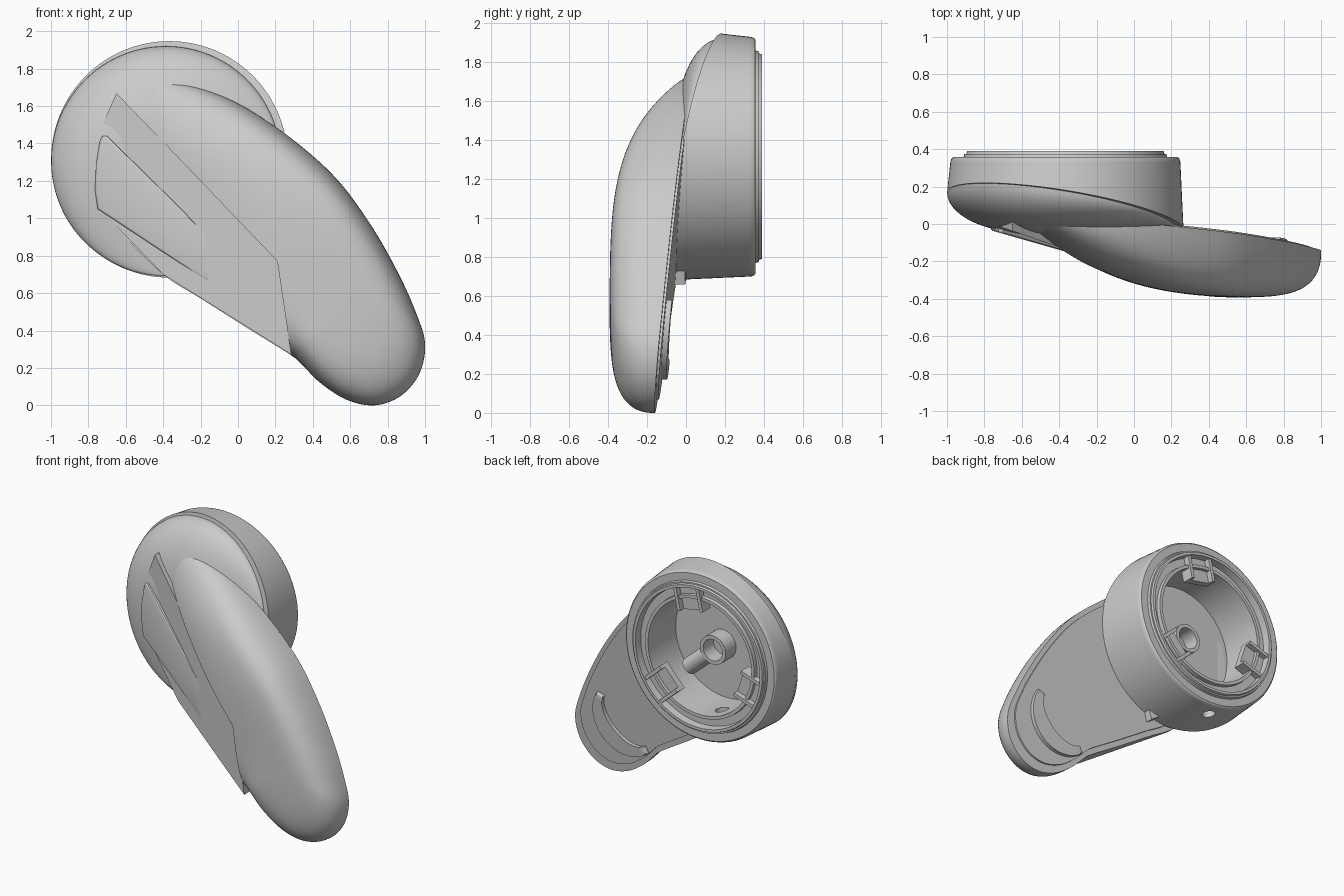
import bpy, bmesh, math
from mathutils import Vector

if "Cube" in bpy.data.objects:
    bpy.data.objects.remove(bpy.data.objects["Cube"])

HX, HZ = -0.367, 1.315          # housing axis


def clamp(v, a=0.0, b=1.0):
    return max(a, min(b, v))


def seam(x, z):                 # tilted plane between housing and front cap
    return 0.07 - 0.16 * (x - HX) + 0.175 * (z - HZ)


def rim(x, z):                  # back plane of the handle
    return -0.132 - 0.038 * x + 0.0866 * z


def crest(x, z):                # height of the handle's front surface
    s, l = 0.68 * x - 0.73 * z, 0.73 * x + 0.68 * z
    return (-0.393 + 0.076 * max(0, 0.1 - s) ** 3
            + 0.6 * max(0, 0.95 - l) ** 2 * clamp(-s))


def facet(x, z):                # flat inset area on the front
    return max(-0.265 - 0.35 * x, -0.335)


def smooth(ob, angle=35):
    bpy.ops.object.select_all(action='DESELECT')
    ob.select_set(True)
    bpy.context.view_layer.objects.active = ob
    bpy.ops.object.shade_smooth_by_angle(angle=math.radians(angle))


def finish(name, bm, angle=35):
    bmesh.ops.recalc_face_normals(bm, faces=bm.faces)
    me = bpy.data.meshes.new(name)
    bm.to_mesh(me)
    bm.free()
    ob = bpy.data.objects.new(name, me)
    bpy.context.collection.objects.link(ob)
    smooth(ob, angle)
    return ob


def cut(ob, cutter):
    cutter.hide_render = True
    m = ob.modifiers.new("cut", 'BOOLEAN')
    m.operation, m.solver, m.object = 'DIFFERENCE', 'EXACT', cutter
    bpy.context.view_layer.objects.active = ob
    bpy.ops.object.modifier_apply(modifier="cut")
    bpy.data.objects.remove(cutter)
    smooth(ob)


def bridge(bm, a, b):
    n = len(a)
    for i in range(n):
        bm.faces.new((a[i], a[(i + 1) % n], b[(i + 1) % n], b[i]))


def prism(name, pts, front, back, bevel=0.0):
    """Outline in x/z, closed between two y functions."""
    bm = bmesh.new()
    a = [bm.verts.new((x, front(x, z), z)) for x, z in pts]
    b = [bm.verts.new((x, back(x, z), z)) for x, z in pts]
    bm.faces.new(a)
    bm.faces.new(b)
    bridge(bm, a, b)
    if bevel:
        edges = [e for e in bm.edges if (e.verts[0] in a) and (e.verts[1] in a)]
        bmesh.ops.bevel(bm, geom=edges, offset=bevel, segments=3, profile=0.5, affect='EDGES')
    return finish(name, bm)


def ring_lathe(name, profile, n=128):
    """Closed (radius, y) profile turned about the housing axis; y None = seam plane."""
    bm = bmesh.new()
    rings = []
    for r, y in profile:
        ring = []
        for i in range(n):
            t = math.tau * i / n
            x, z = HX + r * math.cos(t), HZ + r * math.sin(t)
            ring.append(bm.verts.new((x, seam(x, z) if y is None else y, z)))
        rings.append(ring)
    for i, ring in enumerate(rings):
        bridge(bm, ring, rings[(i + 1) % len(rings)])
    return finish(name, bm, 28)


def dome(name, outline, c, base, top, n, p, levels, creases=()):
    """Outline shrunk towards c while rising from base to top; the area inside all creases is opened."""
    bm = bmesh.new()
    prev = None
    for j in range(levels):
        k = math.cos(math.pi / 2 * j / levels)
        h = (1 - k ** n) ** p if j else 0.0
        ring = []
        for x, z in outline:
            x, z = c[0] + (x - c[0]) * k, c[1] + (z - c[1]) * k
            y0 = base(x, z)
            ring.append(bm.verts.new((x, y0 + (top(x, z) - y0) * h, z)))
        if prev:
            bridge(bm, prev, ring)
        prev = ring
    tip = bm.verts.new((c[0], top(*c), c[1]))
    for i in range(len(prev)):
        bm.faces.new((prev[i], prev[(i + 1) % len(prev)], tip))
    planes = []
    for (x0, z0), (x1, z1) in creases:
        co, no = Vector((x0, 0, z0)), Vector((z1 - z0, 0, x0 - x1)).normalized()
        planes.append((co, no))
        bmesh.ops.bisect_plane(bm, geom=bm.verts[:] + bm.edges[:] + bm.faces[:],
                               dist=1e-5, plane_co=co, plane_no=no)
    if planes:
        def depth(v):
            return min((v - co).dot(no) for co, no in planes)
        gone = [f for f in bm.faces if depth(f.calc_center_median()) > 0]
        bmesh.ops.delete(bm, geom=gone, context='FACES')
        lip = [e for e in bm.edges if e.is_boundary and all(abs(depth(v.co)) < 1e-3 for v in e.verts)]
        new = bmesh.ops.extrude_edge_only(bm, edges=lip)["geom"]
        for v in new:                           # step wall down to the inset
            if isinstance(v, bmesh.types.BMVert):
                v.co.y = max(v.co.y, facet(v.co.x, v.co.z) + 0.01)
    return finish(name, bm)


def spline(pts, steps=7):
    out, n = [], len(pts)
    for i in range(n):
        a, b, c, d = (Vector(pts[(i + k) % n]) for k in (-1, 0, 1, 2))
        for j in range(steps):
            t = j / steps
            out.append(tuple(0.5 * (2 * b + (c - a) * t + (2 * a - 5 * b + 4 * c - d) * t * t
                                    + (3 * b - a - 3 * c + d) * t ** 3)))
    return out


def rod(name, p, q, r, inner=0.0, n=40):
    """Solid or hollow round bar from p to q."""
    p, q = Vector(p), Vector(q)
    rot = (q - p).to_track_quat('Z', 'Y')
    bm = bmesh.new()

    def circle(o, rad):
        return [bm.verts.new(o + rot @ Vector((rad * math.cos(math.tau * i / n),
                                               rad * math.sin(math.tau * i / n), 0))) for i in range(n)]
    a, b = circle(p, r), circle(q, r)
    bridge(bm, a, b)
    if inner:
        c, d = circle(p, inner), circle(q, inner)
        bridge(bm, c, d)
        bridge(bm, a, c)
        bridge(bm, b, d)
    else:
        bm.faces.new(a)
        bm.faces.new(b)
    return finish(name, bm)


# Round housing with stepped back flange and a screw hole in its lower wall
housing = ring_lathe("housing", [
    (0.58, None), (0.632, None), (0.615, 0.33), (0.614, 0.337), (0.609, 0.35), (0.60, 0.357),
    (0.545, 0.357), (0.54, 0.375), (0.53, 0.375), (0.525, 0.39), (0.505, 0.39), (0.50, 0.335),
    (0.445, 0.335), (0.443, 0.365), (0.42, 0.365), (0.415, 0.02), (0.43, 0.01)])
cut(housing, rod("drill", (-0.46, 0.24, 0.5), (-0.46, 0.24, 1.0), 0.045))
rod("housing_floor", (HX, 0.035, HZ), (HX, 0.05, HZ), 0.43, n=96)

# Three bayonet tabs on the flange
for i in range(3):
    t = math.radians(78 + 120 * i)

    def place(r, w):
        return (HX + r * math.cos(t) - w * math.sin(t), HZ + r * math.sin(t) + w * math.cos(t))

    def tab(name, r0, r1, w0, w1, y0, y1):
        prism(f"{name}_{i + 1}", [place(r0, w0), place(r1, w0), place(r1, w1), place(r0, w1)],
              lambda x, z: y0, lambda x, z: y1)
    tab("tab_base", 0.33, 0.51, -0.085, 0.085, 0.29, 0.34)
    tab("tab_side_a", 0.33, 0.51, -0.105, -0.08, 0.29, 0.38)
    tab("tab_side_b", 0.33, 0.51, 0.08, 0.105, 0.29, 0.38)

# Centre socket and side boss inside the housing
rod("centre_socket", (HX + 0.03, 0.03, HZ - 0.03), (HX + 0.03, 0.17, HZ - 0.03), 0.105, 0.078)
rod("side_boss", (HX + 0.1, 0.11, HZ - 0.09), (HX + 0.26, 0.11, HZ - 0.23), 0.06, 0.035)

# Domed front cap over the housing
circle = [(-0.385 + 0.614 * math.cos(math.tau * i / 128),
           1.306 + 0.614 * math.sin(math.tau * i / 128)) for i in range(128)]
dome("front_cap", circle, (-0.385, 1.306), seam, lambda x, z: -0.065, 2, 0.5, 20)

# Long handle body, opened along two creases where the flat inset sits
outline = spline([(-0.1, 1.66), (0.2, 1.49), (0.5, 1.24), (0.7, 0.98), (0.85, 0.72), (0.95, 0.5),
                  (1, 0.33), (0.97, 0.17), (0.87, 0.05), (0.73, 0), (0.58, 0.03), (0.44, 0.12),
                  (0.34, 0.22), (0.28, 0.27), (0.05, 0.413), (-0.2, 0.572), (-0.4, 0.7),
                  (-0.65, 0.95), (-0.75, 1.1), (-0.78, 1.4), (-0.65, 1.66), (-0.4, 1.73)])
centre = (0.3, 0.85)
dome("handle", outline, centre, rim, crest, 6, 0.42, 40,
     [((-0.65, 1.67), (0.21, 0.77)), ((0.21, 0.77), (0.285, 0.265))])
prism("handle_back", outline, lambda x, z: rim(x, z) - 0.005, rim)

# Flat inset with straight sides
prism("inset_face", [(-0.65, 1.67), (0.21, 0.77), (0.285, 0.272), (-0.4, 0.7), (-0.74, 1.05), (-0.77, 1.4)],
      facet, rim)

# Raised wedge on the inset, sinking into it at the lower right
prism("raised_wedge", [(-0.70, 1.44), (-0.10, 0.85), (-0.16, 0.66), (-0.75, 1.05), (-0.765, 1.15),
                       (-0.76, 1.28), (-0.74, 1.41), (-0.725, 1.44)],
      lambda x, z: -0.252 - 0.285 * x, lambda x, z: -0.02 - 0.1 * x, 0.012)

# Back plate of the handle
plate = [(centre[0] + (x - centre[0]) * 0.92, centre[1] + (z - centre[1]) * 0.92) for x, z in outline]
prism("back_plate", plate, lambda x, z: rim(x, z) + 0.012, lambda x, z: rim(x, z) - 0.01)

# Crescent grip ridge near the handle tip
axis, side = Vector((0.66, -0.75)), Vector((0.75, 0.66))
o = Vector((0.55, 0.44))
arc = [math.radians(-80 + 8 * i) for i in range(21)]
outer = [o + axis * 0.27 * math.cos(a) + side * 0.27 * math.sin(a) for a in arc]
inner = [o + axis * 0.14 * math.cos(a) + side * 0.22 * math.sin(a) for a in reversed(arc)]
prism("grip_ridge", [tuple(v) for v in outer + inner],
      lambda x, z: rim(x, z) + 0.04, lambda x, z: rim(x, z), 0.008)
